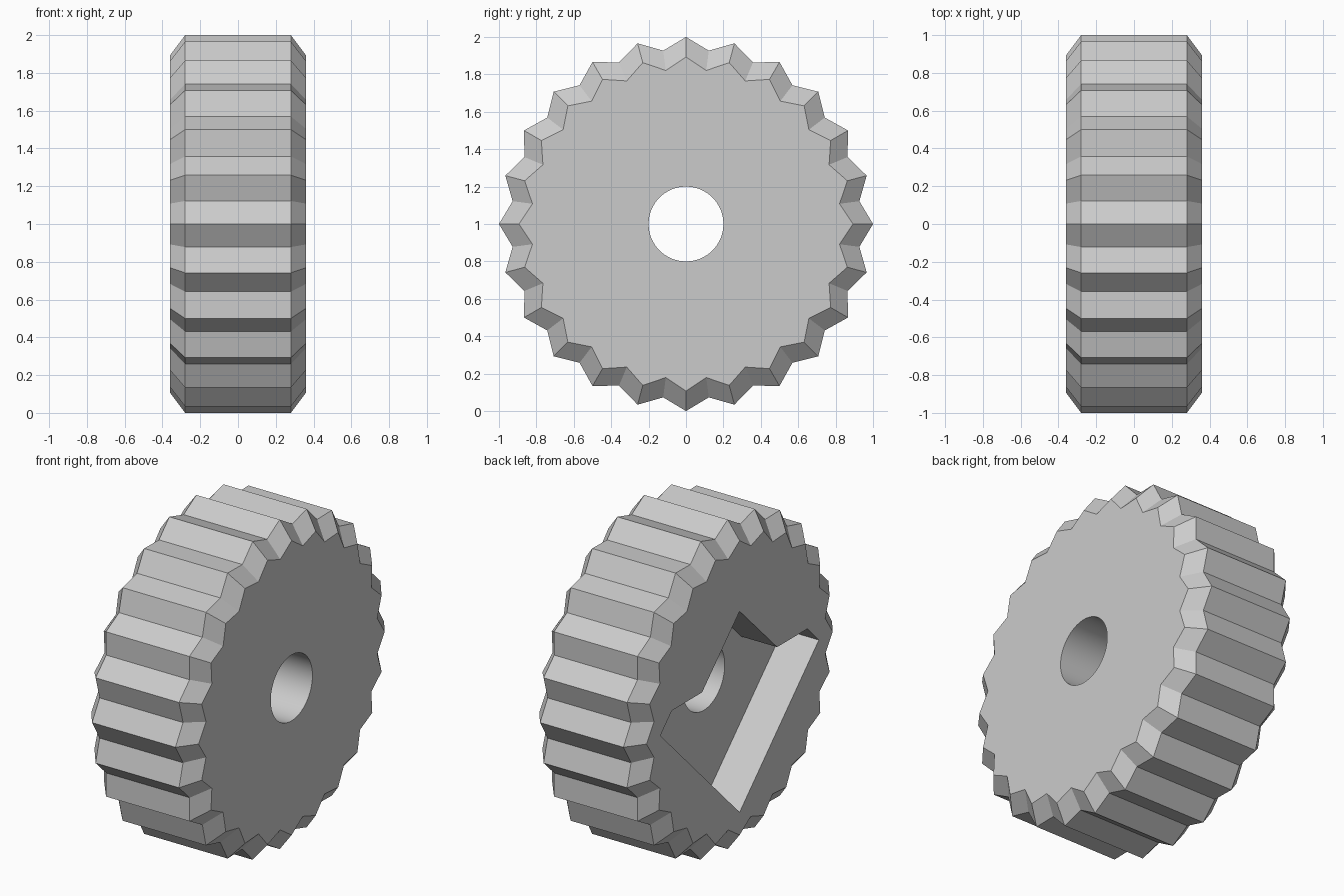
import bpy
import bmesh
from math import cos, sin, pi, radians

cube = bpy.data.objects.get("Cube")
if cube:
    bpy.data.objects.remove(cube, do_unlink=True)

TEETH = 24
HALF_WIDTH, RIM_HALF = 0.36, 0.28
TIP, VALLEY, CHAMFER = 1.0, 0.935, 0.107
HOLE_RADIUS = 0.2
POCKET_DEPTH = 0.24
CENTRE_Z = 1.0

grey = bpy.data.materials.new("light grey")
grey.use_nodes = True
colour = (0.6, 0.6, 0.6, 1)
grey.diffuse_color = colour
grey.node_tree.nodes["Principled BSDF"].inputs["Base Color"].default_value = colour


def loft(name, sections):
    """Join (x, outline) sections along x into a closed solid."""
    bm = bmesh.new()
    rings = [[bm.verts.new((x, y, z + CENTRE_Z)) for y, z in outline]
             for x, outline in sections]
    for a, b in zip(rings, rings[1:]):
        for i in range(len(a)):
            j = (i + 1) % len(a)
            bm.faces.new((a[i], a[j], b[j], b[i]))
    bm.faces.new(rings[0])
    bm.faces.new(rings[-1])
    bmesh.ops.recalc_face_normals(bm, faces=bm.faces)
    mesh = bpy.data.meshes.new(name)
    bm.to_mesh(mesh)
    bm.free()
    mesh.materials.append(grey)
    obj = bpy.data.objects.new(name, mesh)
    bpy.context.collection.objects.link(obj)
    return obj


def star(inset):
    """Zigzag tooth outline, pulled in by the chamfer inset."""
    points = []
    for i in range(2 * TEETH):
        r = (VALLEY if i % 2 else TIP) - inset
        a = pi * i / TEETH
        points.append((r * sin(a), r * cos(a)))
    return points


# Toothed wheel with chamfered rims
wheel = loft("toothed_wheel", [(-HALF_WIDTH, star(CHAMFER)), (-RIM_HALF, star(0)),
                               (RIM_HALF, star(0)), (HALF_WIDTH, star(CHAMFER))])

# Axle hole cutter
circle = [(HOLE_RADIUS * cos(2 * pi * i / 64), HOLE_RADIUS * sin(2 * pi * i / 64))
          for i in range(64)]
hole = loft("axle_hole_cutter", [(-0.6, circle), (0.6, circle)])

# Pocket cutter: mirrored pointed outline on the right-hand face
half = [(0.36, 0.11), (0.65, 0.11), (0.76, 0)]
outline = ([(0, 0.465)] + half + [(0, -0.755)]
           + [(-y, z) for y, z in reversed(half)])
pocket = loft("pocket_cutter", [(-0.6, outline),
                                (-HALF_WIDTH + POCKET_DEPTH, outline)])

# Cut the wheel
bpy.ops.object.select_all(action="DESELECT")
wheel.select_set(True)
bpy.context.view_layer.objects.active = wheel
for cutter in (pocket, hole):
    cutter.hide_render = True
    mod = wheel.modifiers.new(cutter.name, "BOOLEAN")
    mod.operation = "DIFFERENCE"
    mod.solver = "EXACT"
    mod.object = cutter
    bpy.ops.object.modifier_apply(modifier=mod.name)
    bpy.data.objects.remove(cutter, do_unlink=True)

bpy.ops.object.shade_smooth_by_angle(angle=radians(20))
